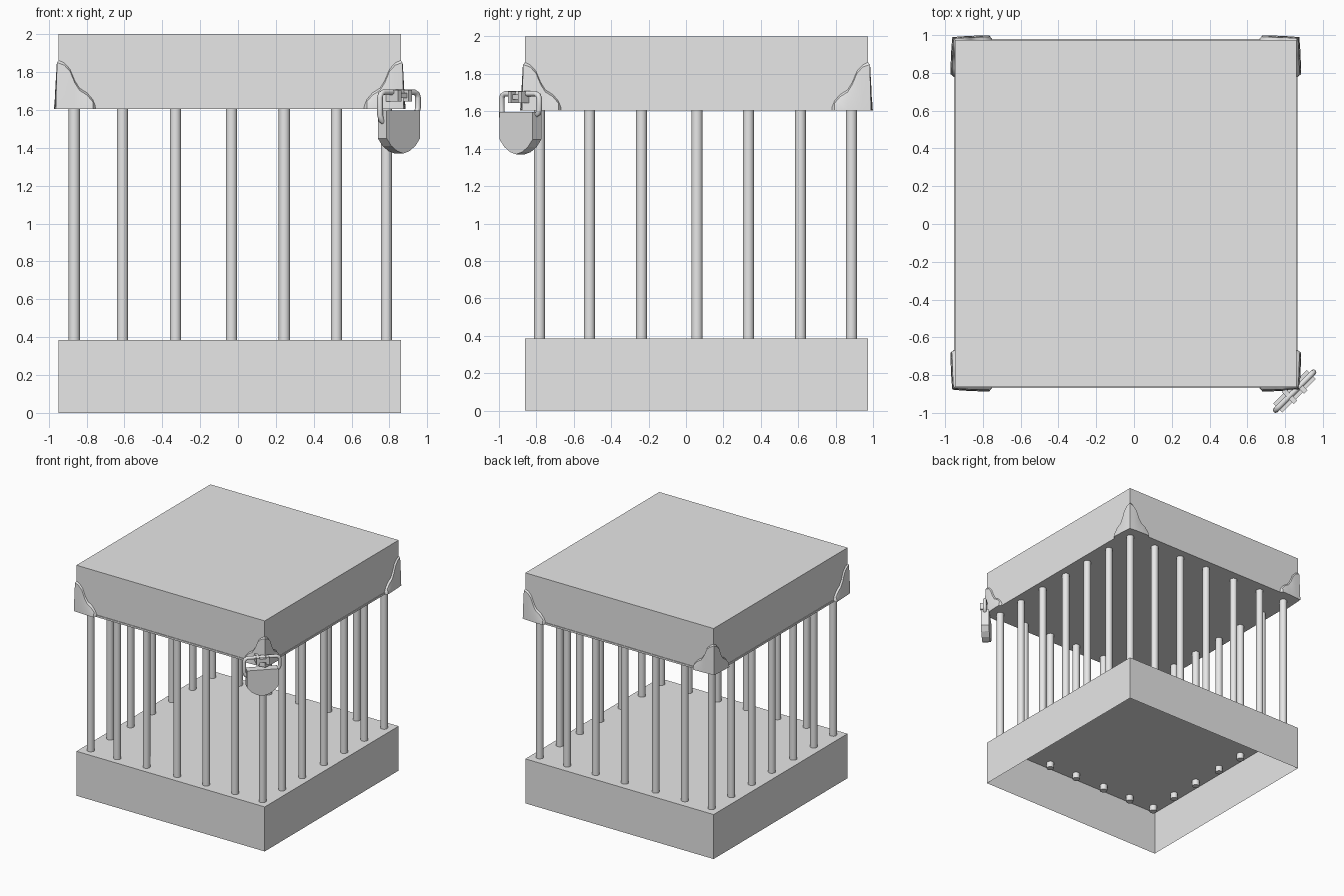
import bpy, bmesh, math
from mathutils import Matrix, Vector

if "Cube" in bpy.data.objects:
    bpy.data.objects.remove(bpy.data.objects["Cube"])

grey = bpy.data.materials.new("plain_grey")
grey.diffuse_color = (0.8, 0.8, 0.8, 1)
grey.use_nodes = True
grey.node_tree.nodes["Principled BSDF"].inputs["Base Color"].default_value = grey.diffuse_color

X0, X1, Y0, Y1 = -0.947, 0.86, -0.862, 0.974   # footprint of base and lid
BASE_TOP, LID_BOTTOM, LID_TOP = 0.386, 1.605, 2.0


def finish(name, bm, smooth=False, matrix=None):
    """Turn a bmesh into a named grey object."""
    bmesh.ops.recalc_face_normals(bm, faces=bm.faces)
    me = bpy.data.meshes.new(name)
    bm.to_mesh(me)
    bm.free()
    ob = bpy.data.objects.new(name, me)
    bpy.context.collection.objects.link(ob)
    me.materials.append(grey)
    if matrix:
        ob.matrix_world = matrix
    if smooth:
        bpy.ops.object.select_all(action='DESELECT')
        ob.select_set(True)
        bpy.context.view_layer.objects.active = ob
        bpy.ops.object.shade_smooth_by_angle(angle=math.radians(35))
    return ob


def add_box(bm, lo, hi):
    lo, hi = Vector(lo), Vector(hi)
    size = hi - lo
    m = Matrix.Translation((lo + hi) / 2) @ Matrix.Diagonal((*size, 1))
    return bmesh.ops.create_cube(bm, size=1, matrix=m)["verts"]


# base: hollow tray, open underneath
bm = bmesh.new()
add_box(bm, (X0, Y0, 0), (X1, Y1, BASE_TOP))
bm.normal_update()
bmesh.ops.delete(bm, geom=[f for f in bm.faces if f.normal.z < -0.9], context='FACES_ONLY')
finish("base", bm)

# lid block and the thin plate under it
bm = bmesh.new()
add_box(bm, (X0, Y0, LID_BOTTOM + 0.005), (X1, Y1, LID_TOP))
finish("lid", bm)
bm = bmesh.new()
e = 0.005
add_box(bm, (X0 - e, Y0 - e, LID_BOTTOM), (X1 + e, Y1 + e, LID_BOTTOM + 0.016))
finish("lid_plate", bm)

# bars around the four sides, poking through the floor a little
bar_x = [-0.865, -0.61, -0.33, -0.034, 0.245, 0.52, 0.784]
bar_y = [-0.783, -0.516, -0.238, 0.059, 0.334, 0.612, 0.885]
bar_bottom, bar_top = 0.335, LID_BOTTOM + 0.01
bm = bmesh.new()
for i, x in enumerate(bar_x):
    for j, y in enumerate(bar_y):
        if i in (0, 6) or j in (0, 6):
            bmesh.ops.create_cone(
                bm, cap_ends=True, segments=16, radius1=0.03, radius2=0.03,
                depth=bar_top - bar_bottom,
                matrix=Matrix.Translation((x, y, (bar_top + bar_bottom) / 2)))
finish("bars", bm, smooth=True)

# flared corner brackets: (distance from corner, top height, outward offset)
columns = [(0, 1.862, 0.012), (0.03, 1.848, 0.016), (0.06, 1.815, 0.018),
           (0.085, 1.755, 0.019), (0.11, 1.715, 0.020), (0.15, 1.69, 0.022),
           (0.18, 1.655, 0.022), (0.198, 1.61, 0.0)]


def bracket(name, cx, cy, sx, sy):
    bm = bmesh.new()
    for along_x in (True, False):
        rows = []
        for s, top, off in columns:
            h = top - LID_BOTTOM
            ring = [(0, LID_BOTTOM), (off + 0.003, LID_BOTTOM), (off, LID_BOTTOM + 0.5 * h),
                    (off * 0.7, top - 0.012 * (h > 0.02)), (0, top)]
            col = []
            for o, z in ring:
                out = -o if s == 0 else s      # both legs meet on the corner ridge
                dx, dy = (out, -o) if along_x else (-o, out)
                col.append(bm.verts.new((cx - sx * dx, cy - sy * dy, z)))
            rows.append(col)
        for a, b in zip(rows, rows[1:]):
            for k in range(4):
                bm.faces.new((a[k], a[k + 1], b[k + 1], b[k]))
    bmesh.ops.remove_doubles(bm, verts=bm.verts, dist=0.0005)
    finish(name, bm, smooth=True)


for sx, cx, side in ((-1, X0, "left"), (1, X1, "right")):
    for sy, cy, end in ((-1, Y0, "front"), (1, Y1, "back")):
        bracket(f"bracket_{end}_{side}", cx, cy, sx, sy)

# padlock hanging diagonally across the front right corner
lock = Matrix.Translation((0.85, -0.885, 0)) @ Matrix.Rotation(math.radians(45), 4, 'Z')

# lock body: shield outline given thickness
half = [(0.125, 1.597), (0.125, 1.45), (0.09, 1.41), (0.045, 1.382)]
outline = half + [(0, 1.37)] + [(-u, z) for u, z in reversed(half)]
bm = bmesh.new()
face = bm.faces.new([bm.verts.new((u, -0.033, z)) for u, z in outline])
new = bmesh.ops.extrude_face_region(bm, geom=[face])["geom"]
bmesh.ops.translate(bm, vec=(0, 0.066, 0),
                    verts=[v for v in new if isinstance(v, bmesh.types.BMVert)])
finish("lock_body", bm, matrix=lock)

# shackle: bent rod with hooked ends
path = [(-0.112, 1.535), (-0.132, 1.545), (-0.142, 1.575), (-0.142, 1.665), (-0.135, 1.685),
        (-0.115, 1.694), (0.115, 1.694), (0.135, 1.685), (0.142, 1.665), (0.142, 1.61),
        (0.135, 1.59), (0.112, 1.58)]
cu = bpy.data.curves.new("shackle", 'CURVE')
cu.dimensions = '3D'
cu.bevel_depth = 0.015
cu.bevel_resolution = 2
cu.use_fill_caps = True
sp = cu.splines.new('POLY')
sp.points.add(len(path) - 1)
for p, (u, z) in zip(sp.points, path):
    p.co = (u, 0, z, 1)
sp.use_smooth = True
cu.materials.append(grey)
shackle = bpy.data.objects.new("shackle", cu)
bpy.context.collection.objects.link(shackle)
shackle.matrix_world = lock
bpy.ops.object.select_all(action='DESELECT')
shackle.select_set(True)
bpy.context.view_layer.objects.active = shackle
bpy.ops.object.convert(target='MESH')

# hasp: two lugs joined by a crosspiece around the shackle
bm = bmesh.new()
for u in (-0.038, 0.038):
    add_box(bm, (u - 0.013, -0.045, 1.645), (u + 0.013, 0.045, 1.705))
add_box(bm, (-0.03, -0.036, 1.662), (0.03, 0.03, 1.69))
finish("hasp", bm, matrix=lock)
